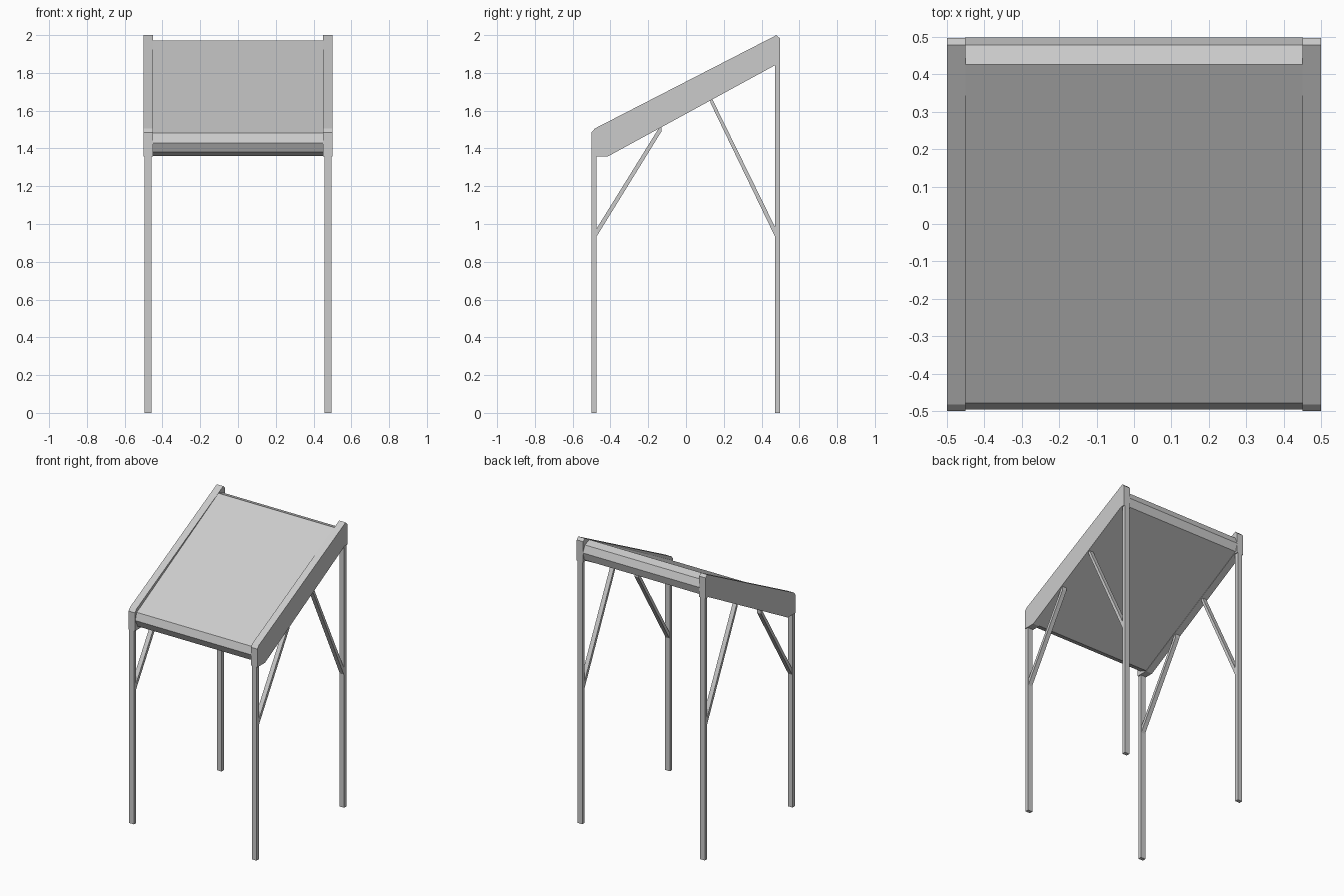
import bpy, bmesh

if "Cube" in bpy.data.objects:
    bpy.data.objects.remove(bpy.data.objects["Cube"])


def extrude_x(name, profile, x0, x1):
    """Solid made by extruding a (y, z) profile from x0 to x1."""
    bm = bmesh.new()
    face = bm.faces.new([bm.verts.new((x0, y, z)) for y, z in profile])
    res = bmesh.ops.extrude_face_region(bm, geom=[face])
    new = [v for v in res["geom"] if isinstance(v, bmesh.types.BMVert)]
    bmesh.ops.translate(bm, verts=new, vec=(x1 - x0, 0, 0))
    bmesh.ops.recalc_face_normals(bm, faces=bm.faces)
    mesh = bpy.data.meshes.new(name)
    bm.to_mesh(mesh)
    bm.free()
    obj = bpy.data.objects.new(name, mesh)
    bpy.context.collection.objects.link(obj)
    return obj


def mirrored(name, profile, x0, x1):
    """Part on the right, mirrored to the left."""
    obj = extrude_x(name, profile, x0, x1)
    obj.modifiers.new("mirror", "MIRROR").use_axis[0] = True
    return obj


def rect(y0, y1, z0, z1):
    return [(y0, z0), (y1, z0), (y1, z1), (y0, z1)]


# Sloping roof panel with bevelled ends
extrude_x("roof_panel", [
    (-0.479, 1.481), (-0.496, 1.43), (-0.47, 1.38), (-0.415, 1.36),
    (0.483, 1.85), (0.499, 1.905), (0.479, 1.954), (0.426, 1.971)], -0.452, 0.452)

# Side beams with clipped corners
mirrored("side_beam", [
    (-0.5, 1.357), (-0.415, 1.357), (0.467, 1.838), (0.497, 1.838),
    (0.497, 1.983), (0.479, 2.0), (-0.482, 1.506), (-0.5, 1.485)], 0.45, 0.5)

# Short front legs and tall back legs
mirrored("front_leg", rect(-0.5, -0.475, 0, 1.42), 0.457, 0.494)
mirrored("back_leg", rect(0.471, 0.497, 0, 1.9), 0.457, 0.494)

# Diagonal braces running up to the beams
mirrored("front_brace", [
    (-0.485, 0.915), (-0.13, 1.49), (-0.13, 1.53), (-0.485, 0.957)], 0.46, 0.491)
mirrored("back_brace", [
    (0.48, 0.915), (0.48, 0.966), (0.13, 1.68), (0.13, 1.64)], 0.46, 0.491)
